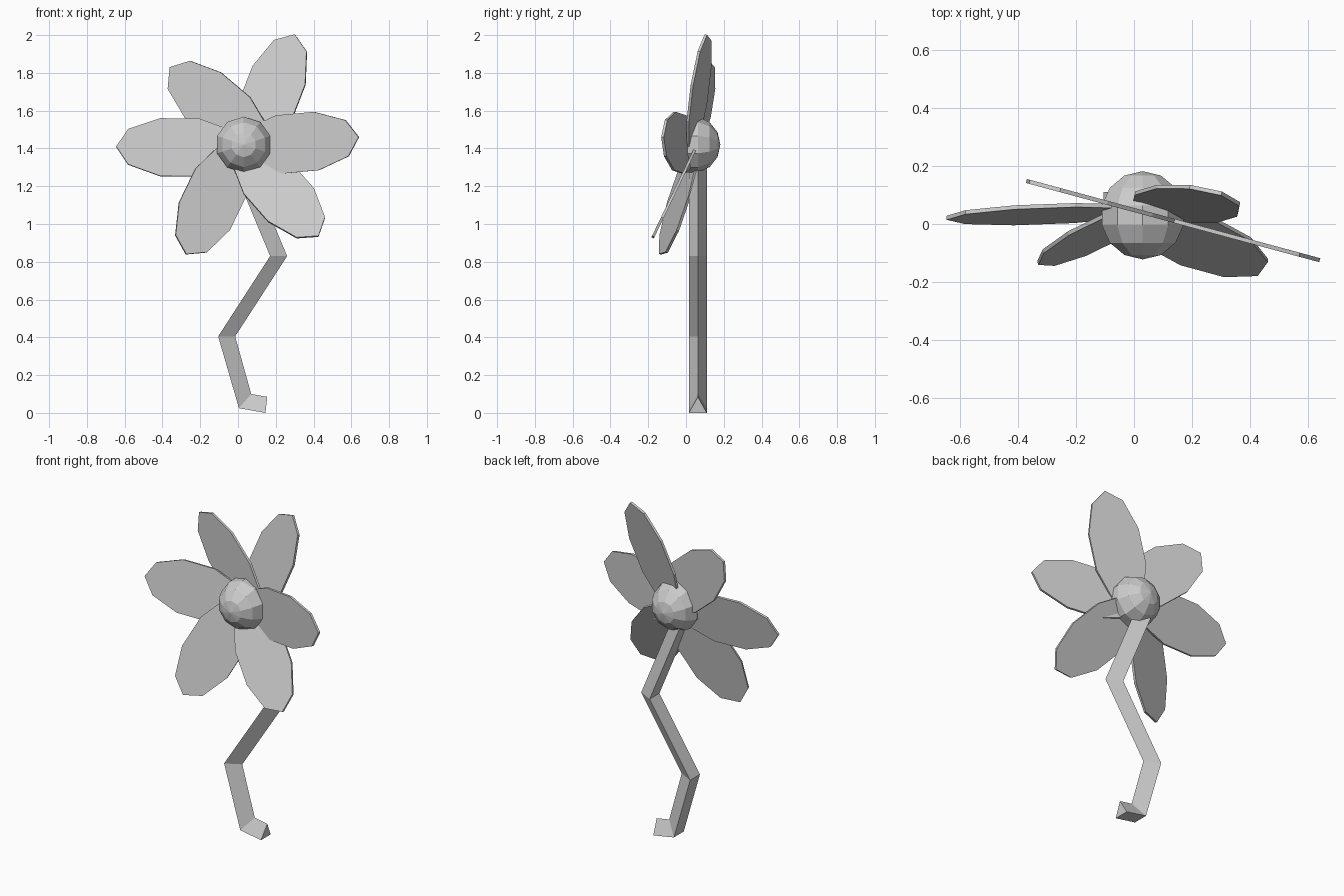
import bpy, bmesh, math
from mathutils import Vector, Matrix

if "Cube" in bpy.data.objects:
    bpy.data.objects.remove(bpy.data.objects["Cube"], do_unlink=True)

# One plain grey for the whole flower
grey = bpy.data.materials.new("light_grey")
grey.use_nodes = True
colour = (0.6, 0.6, 0.6, 1)
grey.diffuse_color = colour
grey.node_tree.nodes["Principled BSDF"].inputs["Base Color"].default_value = colour


def finish(name, bm):
    bmesh.ops.recalc_face_normals(bm, faces=bm.faces)
    mesh = bpy.data.meshes.new(name)
    bm.to_mesh(mesh)
    bm.free()
    mesh.materials.append(grey)
    obj = bpy.data.objects.new(name, mesh)
    bpy.context.collection.objects.link(obj)
    return obj


HEART = Vector((0.03, 0.03, 1.42))
HALF_LENGTH, HALF_WIDTH, THICKNESS = 0.3375, 0.163, 0.014


def petal(name, centre, tip, depth, lean_x, lean_z):
    """Squashed ten-sided disc lying in a leaning plane, one corner at the tip."""
    def on_plane(x, z):
        return Vector((x, depth + lean_x * (x - HEART.x) + lean_z * (z - HEART.z), z))
    middle = on_plane(*centre)
    along = (on_plane(*tip) - middle).normalized()
    normal = Vector((lean_x, -1, lean_z)).normalized()
    side = normal.cross(along)
    frame = Matrix((along * HALF_LENGTH, side * HALF_WIDTH, normal * THICKNESS))
    place = Matrix.Translation(middle) @ frame.transposed().to_4x4()
    bm = bmesh.new()
    rings = []
    for height in (-0.5, 0.5):
        rings.append([bm.verts.new(place @ Vector((math.cos(i * math.tau / 10),
                                                  math.sin(i * math.tau / 10), height)))
                      for i in range(10)])
    for ring in rings:
        bm.faces.new(ring)
    for i in range(10):
        j = (i + 1) % 10
        bm.faces.new((rings[0][i], rings[0][j], rings[1][j], rings[1][i]))
    finish(name, bm)


# Petals: centre (x, z), tip (x, z), depth at the heart, lean along x and z
petal("petal_right", (-0.308, 1.405), (-0.645, 1.41), 0.05, 0.04, 0.18)
petal("petal_upper_right", (-0.108, 1.617), (-0.36, 1.83), 0.04, -0.27, 0)
petal("petal_upper_left", (0.18, 1.69), (0.30, 2.0), 0.05, -0.27, 0.22)
petal("petal_left", (0.315, 1.43), (0.64, 1.46), 0.04, -0.27, 0)
petal("petal_lower_left", (0.216, 1.173), (0.43, 0.93), 0.06, 0, 0.48)
petal("petal_lower_right", (-0.135, 1.13), (-0.275, 0.84), 0.07, 0.3, 0.2)

# Flower heart: faceted ball with its pole facing the front
bm = bmesh.new()
bmesh.ops.create_uvsphere(bm, u_segments=10, v_segments=7, radius=0.152)
bmesh.ops.transform(bm, verts=bm.verts, matrix=Matrix.Translation(HEART)
                    @ Matrix.Rotation(math.pi / 2, 4, 'X'))
finish("flower_heart", bm)

# Zigzag stem with a triangular section: flat side (two corners) and ridge side (one)
flat_side = [(0.145, 0.0), (0.005, 0.025), (-0.105, 0.405), (0.17, 0.83), (-0.03, 1.31)]
ridge_side = [(0.155, 0.085), (0.07, 0.1), (-0.015, 0.405), (0.26, 0.83), (0.06, 1.31)]
bm = bmesh.new()
sections = [[bm.verts.new((f[0], 0.015, f[1])), bm.verts.new((f[0], 0.11, f[1])),
             bm.verts.new((r[0], 0.063, r[1]))] for f, r in zip(flat_side, ridge_side)]
bm.faces.new(sections[0])
bm.faces.new(sections[-1])
for low, high in zip(sections, sections[1:]):
    for i in range(3):
        j = (i + 1) % 3
        bm.faces.new((low[i], low[j], high[j], high[i]))
finish("stem", bm)
